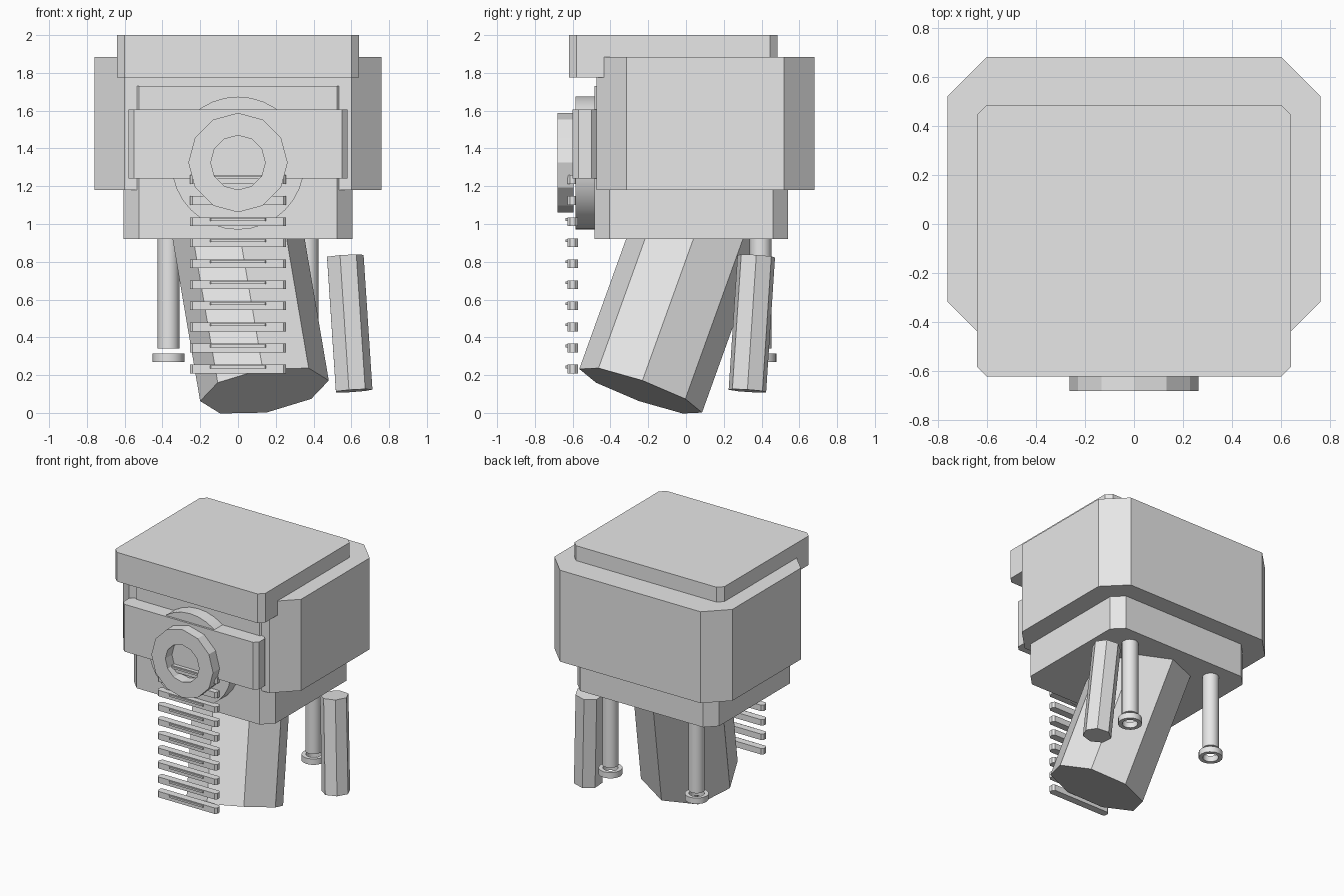
import bpy, bmesh, math
from mathutils import Vector, Matrix

if "Cube" in bpy.data.objects:
    bpy.data.objects.remove(bpy.data.objects["Cube"])

grey = bpy.data.materials.new("light grey")
grey.diffuse_color = (0.8, 0.8, 0.8, 1)
grey.use_nodes = True
grey.node_tree.nodes["Principled BSDF"].inputs["Base Color"].default_value = grey.diffuse_color


def finish(name, bm, smooth=False):
    bmesh.ops.recalc_face_normals(bm, faces=bm.faces)
    me = bpy.data.meshes.new(name)
    bm.to_mesh(me)
    bm.free()
    me.materials.append(grey)
    ob = bpy.data.objects.new(name, me)
    bpy.context.collection.objects.link(ob)
    if smooth:
        bpy.ops.object.select_all(action='DESELECT')
        ob.select_set(True)
        bpy.context.view_layer.objects.active = ob
        bpy.ops.object.shade_smooth_by_angle(angle=math.radians(35))
    return ob


def chamfer_box(name, x, y, z, c):
    """Box with its four upright edges cut off by c; x, y, z are (min, max)."""
    (x0, x1), (y0, y1) = x, y
    outline = [(x0 + c, y0), (x1 - c, y0), (x1, y0 + c), (x1, y1 - c),
               (x1 - c, y1), (x0 + c, y1), (x0, y1 - c), (x0, y0 + c)]
    bm = bmesh.new()
    low, high = [[bm.verts.new((px, py, h)) for px, py in outline] for h in z]
    bm.faces.new(low)
    bm.faces.new(high)
    for i in range(8):
        j = (i + 1) % 8
        bm.faces.new((low[i], low[j], high[j], high[i]))
    return finish(name, bm)


def rod(name, start, end, radius, sides, hole=0, turn=0, smooth=False):
    """Prism from start to end, optionally with a hole along its axis."""
    start, end = Vector(start), Vector(end)
    rot = Vector((0, 0, 1)).rotation_difference(end - start).to_matrix()
    bm = bmesh.new()

    def loop(centre, r):
        return [bm.verts.new(centre + rot @ Vector((r * math.cos(a), r * math.sin(a), 0)))
                for a in (turn + math.tau * i / sides for i in range(sides))]

    loops = [loop(start, radius), loop(end, radius)]
    if hole:
        loops += [loop(end, hole), loop(start, hole)]
    else:
        bm.faces.new(loops[0])
        bm.faces.new(loops[1])
    pairs = len(loops) if hole else 1
    for k in range(pairs):
        a, b = loops[k], loops[(k + 1) % len(loops)]
        for i in range(sides):
            j = (i + 1) % sides
            bm.faces.new((a[i], a[j], b[j], b[i]))
    return finish(name, bm, smooth)


# Stacked housing
chamfer_box("lid", (-0.64, 0.64), (-0.62, 0.485), (1.775, 2.0), 0.04)
chamfer_box("wide_housing", (-0.76, 0.76), (-0.475, 0.68), (1.18, 1.885), 0.16)
chamfer_box("inner_housing", (-0.605, 0.605), (-0.485, 0.54), (0.92, 1.73), 0.08)

# Front plate, round backing and nozzle ring
chamfer_box("front_plate", (-0.58, 0.58), (-0.6, -0.47), (1.24, 1.605), 0.03)
rod("round_backing", (0, -0.48, 1.322), (0, -0.585, 1.322), 0.352, 32, smooth=True)
rod("nozzle_ring", (0, -0.595, 1.325), (0, -0.68, 1.325), 0.263, 12, hole=0.144)

# Hanging ladder of slats, each with a thin lip
for i in range(10):
    z = 0.232 + 0.1115 * i
    chamfer_box("slat", (-0.255, 0.255), (-0.628, -0.572), (z - 0.023, z + 0.023), 0.015)
    chamfer_box("slat_lip", (-0.147, 0.147), (-0.638, -0.61), (z + 0.004, z + 0.018), 0.004)

# Slanted main leg and small loose leg
foot = Vector((0.14, -0.24, 0.117))
rod("main_leg", foot, foot + Vector((-0.17, 0.36, 1.0)), 0.345, 8)
rod("small_leg", (0.61, 0.325, 0.117), (0.563, 0.372, 0.83), 0.102, 7)

# Rear pins with floating washers
for side in (-1, 1):
    x = 0.368 * side
    rod("pin", (x, 0.395, 0.34), (x, 0.395, 1.0), 0.058, 16, smooth=True)
    rod("pin_washer", (x, 0.395, 0.27), (x, 0.395, 0.315), 0.084, 16, hole=0.055, smooth=True)
